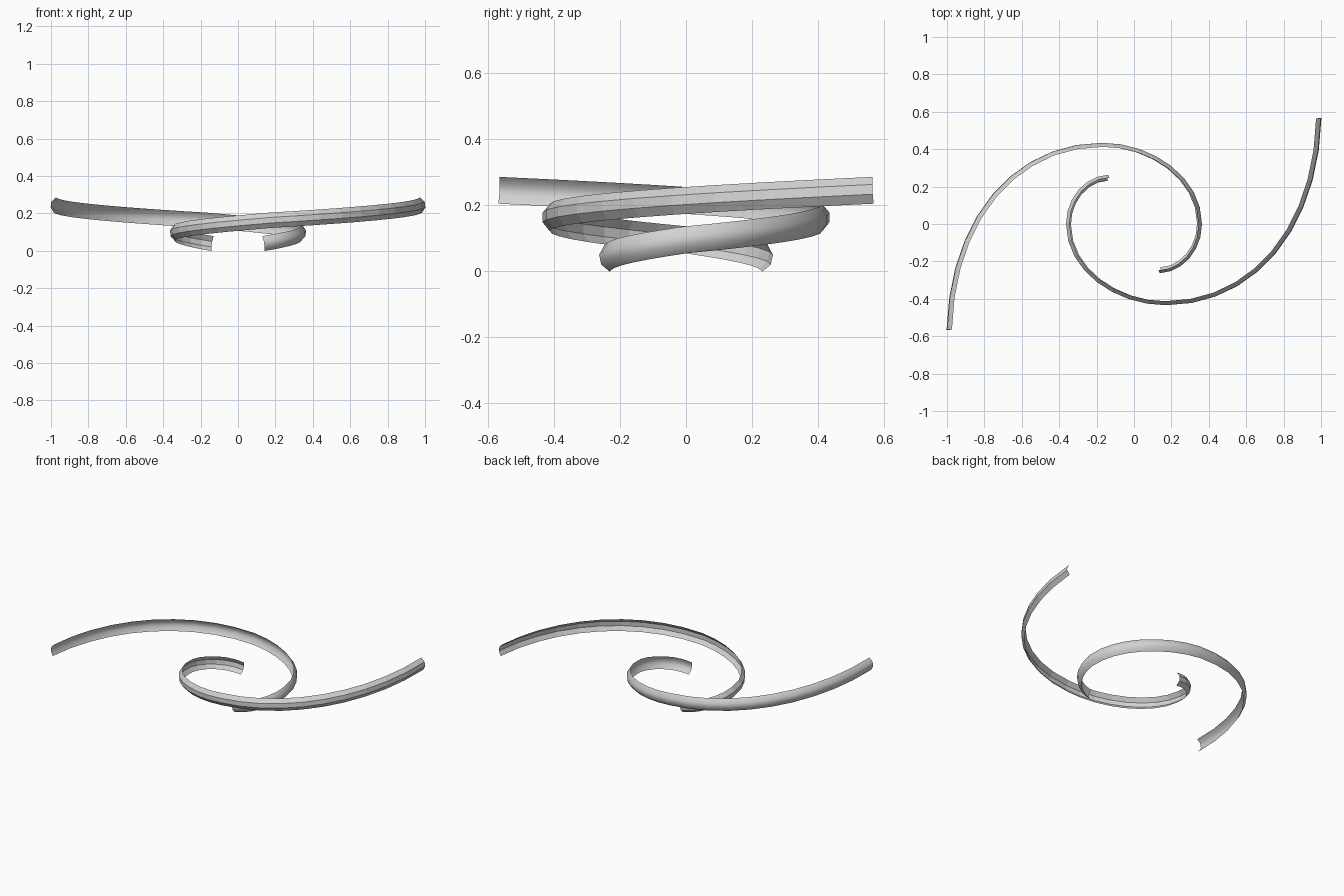
import bpy, bmesh
from math import radians
from mathutils import Vector, Matrix
from mathutils.geometry import interpolate_bezier

cube = bpy.data.objects.get("Cube")
if cube:
    bpy.data.objects.remove(cube, do_unlink=True)

grey = bpy.data.materials.new("light grey")
grey.use_nodes = True
colour = (0.65, 0.65, 0.65, 1)
grey.diffuse_color = colour
grey.node_tree.nodes["Principled BSDF"].inputs["Base Color"].default_value = colour

# Spiral in plan: Bezier knots and handles, then start height, end height, segments
START, SIDE, TOP, END = (0.14, -0.26), (0.362, 0), (-0.17, 0.434), (-1.0, -0.565)
SPANS = [
    (START, (0.26, -0.255), (0.362, -0.14), SIDE, 0.035, 0.093, 6),
    (SIDE, (0.362, 0.25), (0.1, 0.434), TOP, 0.093, 0.163, 8),
    (TOP, (-0.64, 0.434), (-0.985, 0.03), END, 0.163, 0.248, 10),
]
# Channel section: (depth inward, height)
SECTION = [(0.021, -0.041), (0, -0.015), (0, 0.015), (0.021, 0.041)]


def spiral_path():
    path = []
    for a, b, c, d, low, high, steps in SPANS:
        rise = (high - low) / 3
        knots = [Vector((*p, low + i * rise)) for i, p in enumerate((a, b, c, d))]
        path += interpolate_bezier(*knots, steps + 1)[1 if path else 0:]
    return path


def strip(name, turn, smooth):
    """Sweep the channel section along the spiral, leaning outward then inward."""
    path = spiral_path()
    last = len(path) - 1
    bm = bmesh.new()
    rows = []
    for i, p in enumerate(path):
        along = (path[min(i + 1, last)] - path[max(i - 1, 0)]).normalized()
        out = along.cross(Vector((0, 0, 1))).normalized()
        lean = Matrix.Rotation(radians(10 - 18 * i / last), 3, along)
        up = lean @ out.cross(along)
        out = lean @ out
        rows.append([bm.verts.new(p - out * d + up * h) for d, h in SECTION])
    for r, s in zip(rows, rows[1:]):
        for k in range(len(SECTION) - 1):
            face = bm.faces.new((r[k], s[k], s[k + 1], r[k + 1]))
            face.smooth = smooth
    bmesh.ops.rotate(bm, verts=bm.verts, matrix=Matrix.Rotation(radians(turn), 3, 'Z'))
    mesh = bpy.data.meshes.new(name)
    bm.to_mesh(mesh)
    bm.free()
    mesh.materials.append(grey)
    obj = bpy.data.objects.new(name, mesh)
    bpy.context.collection.objects.link(obj)


# Two matching arms, one smooth and one faceted
strip("smooth_spiral_strip", 0, True)
strip("faceted_spiral_strip", 180, False)
